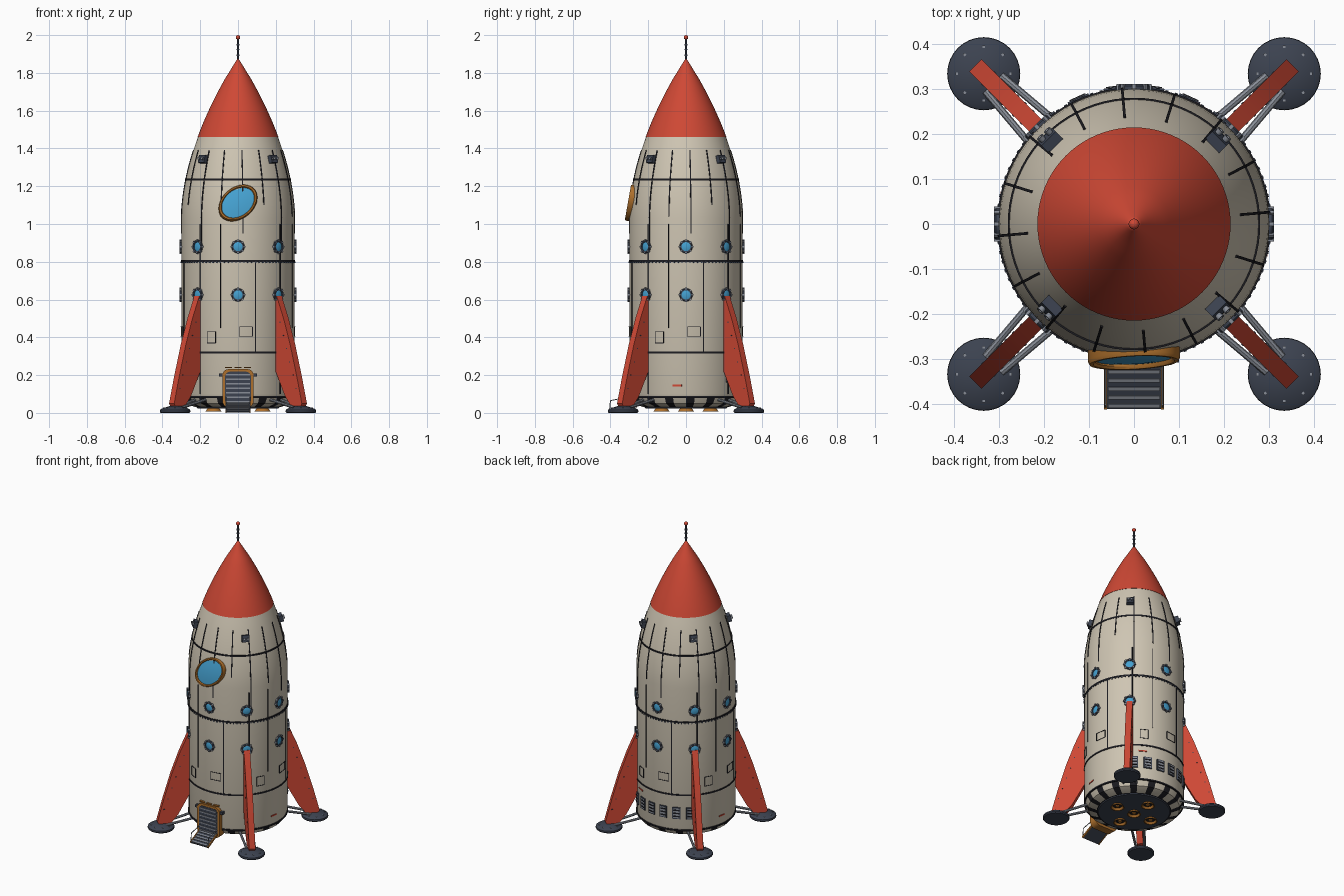
import bpy, bmesh
from math import sin, cos, pi, radians, atan
from mathutils import Matrix, Vector

if "Cube" in bpy.data.objects:
    bpy.data.objects.remove(bpy.data.objects["Cube"])


def material(name, r, g, b):
    m = bpy.data.materials.new(name)
    m.diffuse_color = (r, g, b, 1)
    m.use_nodes = True
    m.node_tree.nodes["Principled BSDF"].inputs["Base Color"].default_value = (r, g, b, 1)
    return m


CREAM = material("cream paint", 0.62, 0.56, 0.45)
RED = material("red paint", 0.62, 0.065, 0.035)
SLATE = material("dark slate", 0.045, 0.055, 0.08)
BLACK = material("black seam", 0.012, 0.012, 0.016)
COPPER = material("copper", 0.42, 0.16, 0.025)
GLASS = material("blue glass", 0.06, 0.36, 0.64)
STEEL = material("steel grey", 0.25, 0.27, 0.31)


def radius(z):
    """Hull radius: straight tube, then a pointed ogive."""
    t = max(0, (z - 1.03) / 0.85)
    return 0.3 * (1 - min(t, 1) ** 1.8)


def spot(deg, z, tilt=None, out=0):
    """Frame on the hull: x along the tangent, y up, z outward."""
    a = radians(deg)
    if tilt is None:
        tilt = atan((radius(z - 0.01) - radius(z + 0.01)) / 0.02)
    r = radius(z) + out
    return (Matrix.Translation((r * cos(a), r * sin(a), z))
            @ Matrix.Rotation(a + pi / 2, 4, 'Z') @ Matrix.Rotation(pi / 2 - tilt, 4, 'X'))


def at(x, y, z):
    return Matrix.Translation((x, y, z))


class Part:
    def __init__(self, name, *mats):
        self.name, self.mats, self.bm = name, mats, bmesh.new()

    def face(self, verts, mat):
        f = self.bm.faces.new(verts)
        f.material_index = self.mats.index(mat)

    def lathe(self, pts, mat, m=Matrix(), segs=24, closed=False, rule=None):
        rings = [[self.bm.verts.new(m @ Vector((r * cos(2 * pi * i / segs), r * sin(2 * pi * i / segs), z)))
                  for i in range(segs)] for r, z in pts]
        for j in range(len(pts) if closed else len(pts) - 1):
            a, b = rings[j], rings[(j + 1) % len(pts)]
            for i in range(segs):
                k = (i + 1) % segs
                self.face((a[i], a[k], b[k], b[i]), rule(i, j) if rule else mat)

    def prism(self, outline, depth, mat, m=Matrix()):
        """Extrude an xy outline along local z between the two depths."""
        lo, hi = [[self.bm.verts.new(m @ Vector((x, y, d))) for x, y in outline] for d in depth]
        self.face(lo, mat)
        self.face(hi, mat)
        for i in range(len(lo)):
            k = (i + 1) % len(lo)
            self.face((lo[i], lo[k], hi[k], hi[i]), mat)

    def box(self, sx, sy, sz, mat, m=Matrix()):
        x, y = sx / 2, sy / 2
        self.prism([(-x, -y), (x, -y), (x, y), (-x, y)], (-sz / 2, sz / 2), mat, m)

    def rod(self, a, b, r, mat, segs=8):
        d = Vector(b) - Vector(a)
        m = at(*a) @ d.to_track_quat('Z', 'Y').to_matrix().to_4x4()
        self.lathe([(0, 0), (r, 0), (r, d.length), (0, d.length)], mat, m, segs)

    def finish(self):
        bm = self.bm
        bmesh.ops.remove_doubles(bm, verts=bm.verts, dist=1e-5)
        bmesh.ops.dissolve_degenerate(bm, edges=bm.edges, dist=1e-6)
        bmesh.ops.recalc_face_normals(bm, faces=bm.faces)
        for f in bm.faces:
            f.smooth = True
        for e in bm.edges:
            e.smooth = len(e.link_faces) == 2 and e.calc_face_angle() < 0.55
        me = bpy.data.meshes.new(self.name)
        bm.to_mesh(me)
        bm.free()
        for mat in self.mats:
            me.materials.append(mat)
        bpy.context.collection.objects.link(bpy.data.objects.new(self.name, me))


# Hull with striped skirt, and nose cone
hull = Part("hull", CREAM, BLACK)
upper = [(radius(z), z) for z in [1.03 + 0.43 * i / 12 for i in range(13)]]
hull.lathe([(0, 0.03), (0.225, 0.03), (0.275, 0.05), (0.293, 0.08), (0.3, 0.1)] + upper + [(0, 1.46)],
           CREAM, segs=80, rule=lambda i, j: BLACK if j == 0 or j in (1, 2) and i % 5 < 2 else CREAM)
hull.finish()
nose = Part("nose_cone", RED)
nose.lathe([(0, 1.46)] + [(radius(z) + 0.002 * (z < 1.8), z) for z in [1.46 + 0.42 * i / 16 for i in range(17)]],
           RED, segs=80)
nose.finish()

# Antenna
mast = Part("antenna", SLATE, RED)
mast.rod((0, 0, 1.86), (0, 0, 1.98), 0.005, SLATE)
for z in (1.89, 1.92, 1.945):
    mast.rod((0, 0, z), (0, 0, z + 0.007), 0.009, SLATE, 12)
mast.lathe([(0.012 * sin(pi * i / 8), 1.988 - 0.012 * cos(pi * i / 8)) for i in range(9)], RED, segs=16)
mast.finish()

# Panel seams: rings, vertical strips and small access panel outlines
seams = Part("panel_seams", BLACK, SLATE)
for z in (0.085, 0.32, 0.805, 1.235):
    r = radius(z) - 0.002 * (z < 0.1)
    seams.lathe([(r - 0.01, z - 0.005), (r + 0.003, z - 0.005), (r + 0.003, z + 0.005), (r - 0.01, z + 0.005)],
                BLACK, segs=80, closed=True)


def strip(deg, z0, z1, w=0.006):
    steps = 10 if z1 > 1.03 else 1
    for i in range(steps):
        a, b = [z0 + (z1 - z0) * k / steps for k in (i, i + 1)]
        length = (Vector((radius(b), b)) - Vector((radius(a), a))).length
        seams.box(w, length, 0.006, BLACK, spot(deg, (a + b) / 2))


for k in range(16):
    strip(5 + 22.5 * k, (0.95, 1.1, 0.88, 1.04)[k % 4], 1.39)
for q in range(0, 360, 90):
    strip(q + 48, 0.1, 1.0)
    strip(q + 18, 0.32, 0.805)
    strip(q - 18, 0.45, 1.0, 0.003)
    for deg, z, w, h in ((q + 8, 0.43, 0.07, 0.05), (q - 28, 0.4, 0.05, 0.06)):
        for s in (-1, 1):
            seams.box(w, 0.003, 0.004, BLACK, spot(deg, z + s * h / 2))
            strip(deg + s * w / 2 / 0.3 * 180 / pi, z - h / 2, z + h / 2, 0.003)
for k in range(90):
    seams.box(0.007, 0.007, 0.01, SLATE, spot(4 * k, 0.797))
seams.finish()

# Two rows of bolted portholes
ports = Part("portholes", SLATE, STEEL, GLASS)
for z in (0.625, 0.88):
    for k in range(8):
        m = spot(45 * k, z)
        ports.lathe([(0.024, -0.01), (0.035, -0.01), (0.035, 0.006), (0.031, 0.01), (0.024, 0.008)],
                    SLATE, m, closed=True)
        ports.lathe([(0, 0.007), (0.015, 0.006), (0.025, 0.003)], GLASS, m)
        for b in range(8):
            ports.box(0.009, 0.009, 0.02, STEEL, m @ Matrix.Rotation(b * pi / 4, 4, 'Z') @ at(0.034, 0, 0))
ports.finish()

# Large tilted oval window
window = Part("cockpit_window", COPPER, GLASS)
oval = (spot(270, 1.112, radians(10)) @ Matrix.Rotation(radians(40), 4, 'Z') @ Matrix.Diagonal((0.114, 0.083, 1, 1)))
window.lathe([(0.84, -0.04), (1, -0.04), (1, 0.004), (0.96, 0.012), (0.88, 0.012), (0.84, 0.006)],
             COPPER, oval, 48, closed=True)
window.lathe([(0, 0.009), (0.5, 0.007), (0.86, 0.002)], GLASS, oval, 48)
window.finish()

# Fins, struts and landing feet on the diagonals
fin_outline = [(0.27, 0.62), (0.308, 0.62), (0.36, 0.5), (0.41, 0.36), (0.46, 0.19), (0.497, 0.05),
               (0.485, 0.03), (0.41, 0.04), (0.37, 0.09), (0.3, 0.22), (0.27, 0.22)]
for name, deg in (("back_left", 45), ("back_right", 135), ("front_right", 225), ("front_left", 315)):
    turn = Matrix.Rotation(radians(deg), 4, 'Z')
    fin = Part(name + "_fin", RED, SLATE)
    fin.prism(fin_outline, (-0.019, 0.019), RED, turn @ Matrix.Rotation(pi / 2, 4, 'X'))
    for i in range(6):
        fin.box(0.006, 0.042, 0.006, SLATE, turn @ at(0.455 - 0.024 * i, 0, 0.13 + 0.07 * i))
    fin.finish()
    foot = Part(name + "_foot", SLATE, STEEL)
    pad = turn @ at(0.471, 0, 0)
    foot.lathe([(0, 0), (0.076, 0), (0.081, 0.006), (0.08, 0.016), (0.07, 0.023), (0.03, 0.036), (0, 0.038)],
               SLATE, pad, 32)
    for b in range(8):
        foot.box(0.006, 0.006, 0.006, STEEL, pad @ Matrix.Rotation(b * pi / 4, 4, 'Z') @ at(0.06, 0, 0.026))
    for y in (-0.025, 0.025):
        foot.rod(turn @ Vector((0.26, y * 1.6, 0.075)), turn @ Vector((0.44, y, 0.03)), 0.008, STEEL)
    foot.finish()

# Attitude thrusters
jets = Part("attitude_thrusters", SLATE, STEEL)
for deg in (45, 135, 225, 315):
    m = spot(deg, 1.34)
    jets.box(0.045, 0.042, 0.03, SLATE, m @ at(0, 0, 0.008))
    for x in (-0.011, 0.011):
        jets.lathe([(0, 0.02), (0.006, 0.02), (0.009, 0.034), (0.006, 0.034), (0, 0.026)], STEEL, m @ at(x, 0, 0), 12)
jets.finish()

# Louvred vents around the back
vents = Part("rear_vents", SLATE, STEEL, BLACK)
for k in range(6):
    m = spot(50 + 16 * k, 0.2)
    vents.box(0.05, 0.076, 0.012, SLATE, m)
    vents.box(0.038, 0.064, 0.015, STEEL, m)
    for y in (-0.02, 0, 0.02):
        vents.box(0.038, 0.008, 0.018, BLACK, m @ at(0, y, 0))
vents.finish()

# Hatch with a rounded copper frame and slatted shutter
hatch = Part("hatch", COPPER, SLATE, STEEL)
wall = spot(270, 0.13)


def arch(w, h, r):
    corners = ((1, -1, -90), (1, 1, 0), (-1, 1, 90), (-1, -1, 180))
    return [(sx * (w - r) + r * cos(radians(a + t)), sy * (h - r) + r * sin(radians(a + t)))
            for sx, sy, a in corners for t in range(0, 91, 18)]


hatch.prism(arch(0.083, 0.102, 0.035), (-0.04, 0.012), COPPER, wall)
hatch.prism(arch(0.068, 0.088, 0.025), (-0.03, 0.014), SLATE, wall)
for i in range(7):
    hatch.box(0.125, 0.008, 0.008, STEEL, wall @ at(0, 0.072 - 0.024 * i, 0.014))
for x in (-0.05, 0, 0.05):
    hatch.box(0.035, 0.007, 0.02, COPPER, wall @ at(x, 0.11, -0.002))
for s in (-1, 1):
    hatch.box(0.02, 0.016, 0.03, SLATE, wall @ at(s * 0.09, 0.07, -0.008))
hatch.finish()

# Boarding ramp with treads and handrails
ramp = Part("boarding_ramp", SLATE, STEEL, COPPER)
slope = at(0, -0.35, 0.034) @ Matrix.Rotation(atan(0.5), 4, 'X')
ramp.box(0.125, 0.13, 0.008, SLATE, slope)
for i in range(6):
    ramp.box(0.115, 0.008, 0.008, STEEL, slope @ at(0, -0.056 + 0.021 * i, 0.004))
for s in (-1, 1):
    ramp.box(0.006, 0.13, 0.013, COPPER, slope @ at(s * 0.063, 0, 0))
    ramp.rod((s * 0.063, -0.405, 0.01), (s * 0.063, -0.4, 0.065), 0.0025, STEEL)
    ramp.rod((s * 0.063, -0.4, 0.065), (s * 0.063, -0.3, 0.085), 0.0025, STEEL)
ramp.finish()

# Red warning plates on the sides
marks = Part("warning_plates", RED)
for deg in (-9, 60, 171):
    marks.box(0.05, 0.008, 0.006, RED, spot(deg, 0.145 if deg != 60 else 0.28))
marks.finish()

# Engine plate with five nozzles
engines = Part("engines", SLATE, COPPER, BLACK)
engines.lathe([(0, 0.024), (0.215, 0.024), (0.222, 0.034), (0, 0.034)], SLATE, segs=48)
for x, y in ((0, 0), (0.13, 0), (-0.13, 0), (0, 0.13), (0, -0.13)):
    m = at(x, y, 0)
    engines.lathe([(0.024, 0.03), (0.034, 0.02), (0.042, 0.008), (0.036, 0.008), (0.026, 0.02)], COPPER, m, closed=True)
    engines.lathe([(0, 0.018), (0.028, 0.019), (0.028, 0.028), (0, 0.028)], BLACK, m)
    engines.lathe([(0, 0.012), (0.012, 0.014), (0.014, 0.022), (0, 0.022)], COPPER, m)
engines.finish()
